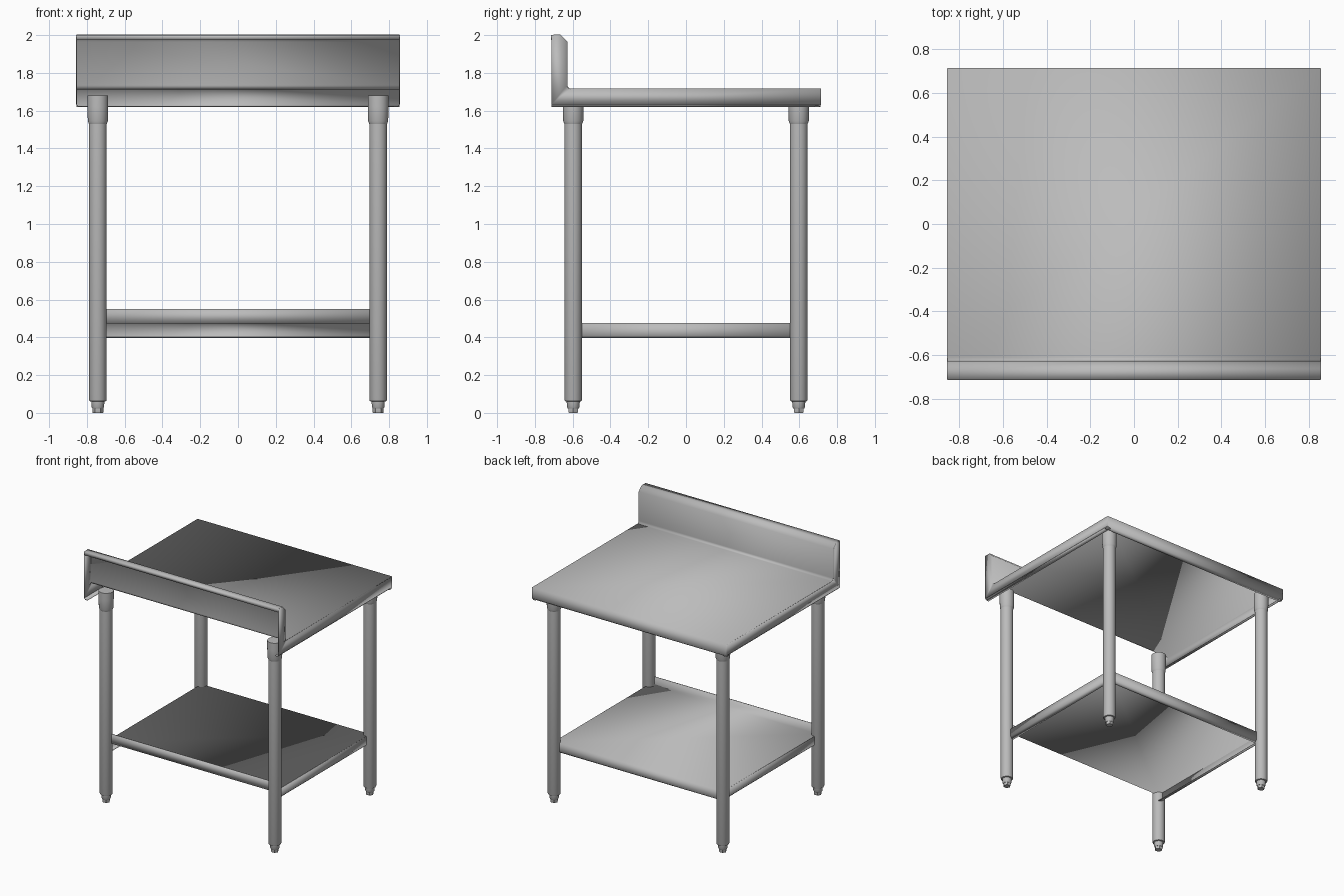
import bpy, bmesh, math
from math import sin, cos, pi
from mathutils import Vector

if "Cube" in bpy.data.objects:
    bpy.data.objects.remove(bpy.data.objects["Cube"])

HALF_X, HALF_Y = 0.855, 0.712      # worktop half sizes
LEG_X, LEG_Y = 0.742, 0.597        # leg centres
TOP_Z, SHELF_Z = 1.715, 0.475

steel = bpy.data.materials.new("brushed_steel")
steel.use_nodes = True
GREY = (0.5, 0.5, 0.5, 1)
steel.diffuse_color = GREY
steel.node_tree.nodes["Principled BSDF"].inputs["Base Color"].default_value = GREY


def finish(name, bm, thickness=0, mirror=False):
    bmesh.ops.recalc_face_normals(bm, faces=bm.faces)
    mesh = bpy.data.meshes.new(name)
    bm.to_mesh(mesh)
    bm.free()
    mesh.materials.append(steel)
    ob = bpy.data.objects.new(name, mesh)
    bpy.context.collection.objects.link(ob)
    bpy.ops.object.select_all(action='DESELECT')
    ob.select_set(True)
    bpy.context.view_layer.objects.active = ob
    bpy.ops.object.shade_smooth_by_angle(angle=math.radians(30))
    if thickness:
        mod = ob.modifiers.new("sheet_thickness", 'SOLIDIFY')
        mod.thickness = thickness
        mod.offset = 0
    if mirror:
        ob.modifiers.new("mirror", 'MIRROR')
    return ob


def folded_sheet(name, path, half, along, mirror=False):
    """Extrude an open folded profile (side, z) along the x or y axis."""
    bm = bmesh.new()
    rows = []
    for s, z in path:
        ends = [(-half, s, z), (half, s, z)] if along == 'x' else [(s, -half, z), (s, half, z)]
        rows.append([bm.verts.new(p) for p in ends])
    for a, b in zip(rows, rows[1:]):
        bm.faces.new((a[0], a[1], b[1], b[0]))
    return finish(name, bm, 0.005, mirror)


def lathe(name, profile, x, y, sides=32):
    """Closed solid turned about a vertical axis from (radius, z) pairs."""
    bm = bmesh.new()
    rings = [[bm.verts.new((x + r * cos(2 * pi * i / sides), y + r * sin(2 * pi * i / sides), z))
              for i in range(sides)] for r, z in profile]
    for a, b in zip(rings, rings[1:]):
        for i in range(sides):
            j = (i + 1) % sides
            bm.faces.new((a[i], a[j], b[j], b[i]))
    bm.faces.new(rings[0][::-1])
    bm.faces.new(rings[-1])
    return finish(name, bm)


def hem(edge, top, bottom):
    """Skirt folded down and returned inwards under the sheet."""
    return [(edge, top), (edge, bottom + 0.01), (edge - 0.01, bottom), (edge - 0.03, bottom)]


# Worktop with splash and rounded inner bend, folded from one sheet
R = 0.02
bend = [(-0.63 + R - R * cos(a), TOP_Z + R - R * sin(a))
        for a in (i * pi / 8 for i in range(5))]
splash = [(-HALF_Y, 1.975), (-HALF_Y, 2.0), (-0.665, 2.0), (-0.63, 1.965)]
folded_sheet("worktop_and_splash", splash + bend + hem(HALF_Y, TOP_Z, 1.622), HALF_X, 'x')

# Side panels closing the ends of worktop and splash
bm = bmesh.new()
outline = [(-HALF_Y, 1.632), (-HALF_Y, 2.0), (-0.665, 2.0), (-0.63, 1.965)] + bend
outline += [(HALF_Y, TOP_Z), (HALF_Y, 1.632)]
bm.faces.new([bm.verts.new((HALF_X, y, z)) for y, z in outline])
finish("side_panels", bm, 0.005, True)
folded_sheet("side_panel_hems", hem(HALF_X, 1.632, 1.622), HALF_Y, 'y', True)

# Lower shelf with an upstand on one edge and hems on the others
folded_sheet("shelf", [(-LEG_Y, 0.55), (-LEG_Y, SHELF_Z)] + hem(LEG_Y, SHELF_Z, 0.4), LEG_X, 'x')
folded_sheet("shelf_side_hems", hem(LEG_X, SHELF_Z, 0.4), LEG_Y, 'y', True)

# Legs with sockets and adjustable feet
for side, x in (("left", LEG_X), ("right", -LEG_X)):
    for end, y in (("front", -LEG_Y), ("back", LEG_Y)):
        tag = f"{end}_{side}_"
        lathe(tag + "leg", [(0.037, 0.06), (0.044, 0.063), (0.047, 0.07), (0.047, 1.56)], x, y)
        lathe(tag + "leg_socket", [(0.047, 1.53), (0.053, 1.545), (0.055, 1.62), (0.055, 1.68)], x, y)
        lathe(tag + "foot", [(0.028, 0.022), (0.033, 0.03), (0.035, 0.065)], x, y)
        lathe(tag + "foot_nut", [(0.027, 0), (0.029, 0.004), (0.029, 0.03)], x, y, 6)
